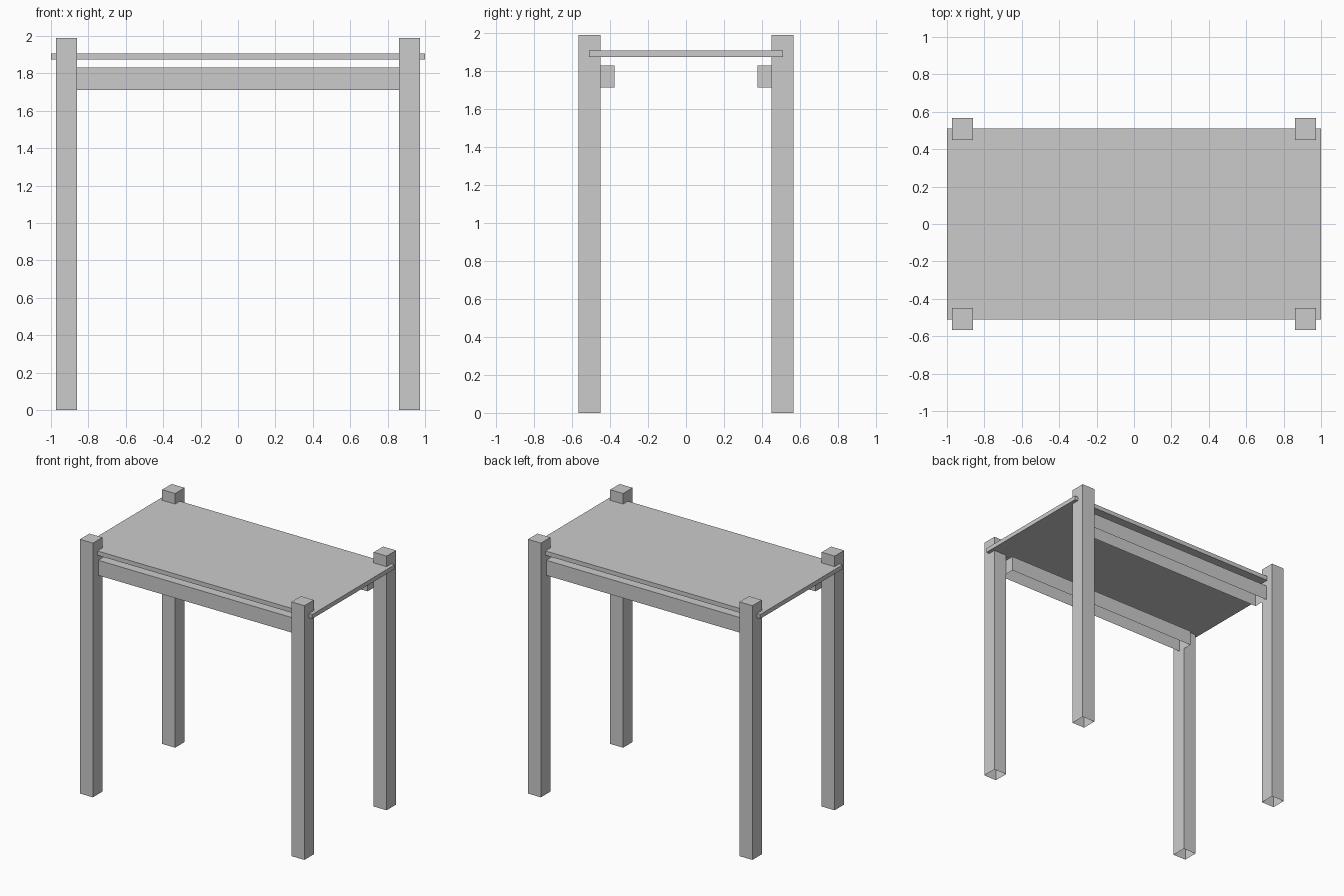
import bpy
import bmesh

if "Cube" in bpy.data.objects:
    bpy.data.objects.remove(bpy.data.objects["Cube"])


def box(name, x, y, z, open_bottom=False):
    """Box spanning the given (min, max) ranges, optionally without its underside."""
    bm = bmesh.new()
    bmesh.ops.create_cube(bm, size=1)
    if open_bottom:
        under = [f for f in bm.faces if f.normal.z < -0.5]
        bmesh.ops.delete(bm, geom=under, context='FACES_ONLY')
    for v in bm.verts:
        for i, (lo, hi) in enumerate((x, y, z)):
            v.co[i] = lo if v.co[i] < 0 else hi
    mesh = bpy.data.meshes.new(name)
    bm.to_mesh(mesh)
    bm.free()
    obj = bpy.data.objects.new(name, mesh)
    bpy.context.collection.objects.link(obj)
    return obj


def span(side, inner, outer):
    """Range mirrored to the chosen side (-1 or 1)."""
    return tuple(sorted((side * inner, side * outer)))


# Table top, notched into the legs
box("table_top", (-1, 1), (-0.51, 0.51), (1.873, 1.907))

for sy, depth in ((-1, "front"), (1, "back")):
    # Long rail between the legs
    box(f"{depth}_rail", (-0.86, 0.86), span(sy, 0.376, 0.50), (1.712, 1.83), True)
    # Square legs rising above the top
    for sx, side in ((-1, "left"), (1, "right")):
        box(f"{depth}_{side}_leg", span(sx, 0.86, 0.972), span(sy, 0.45, 0.567),
            (0, 1.99), True)
